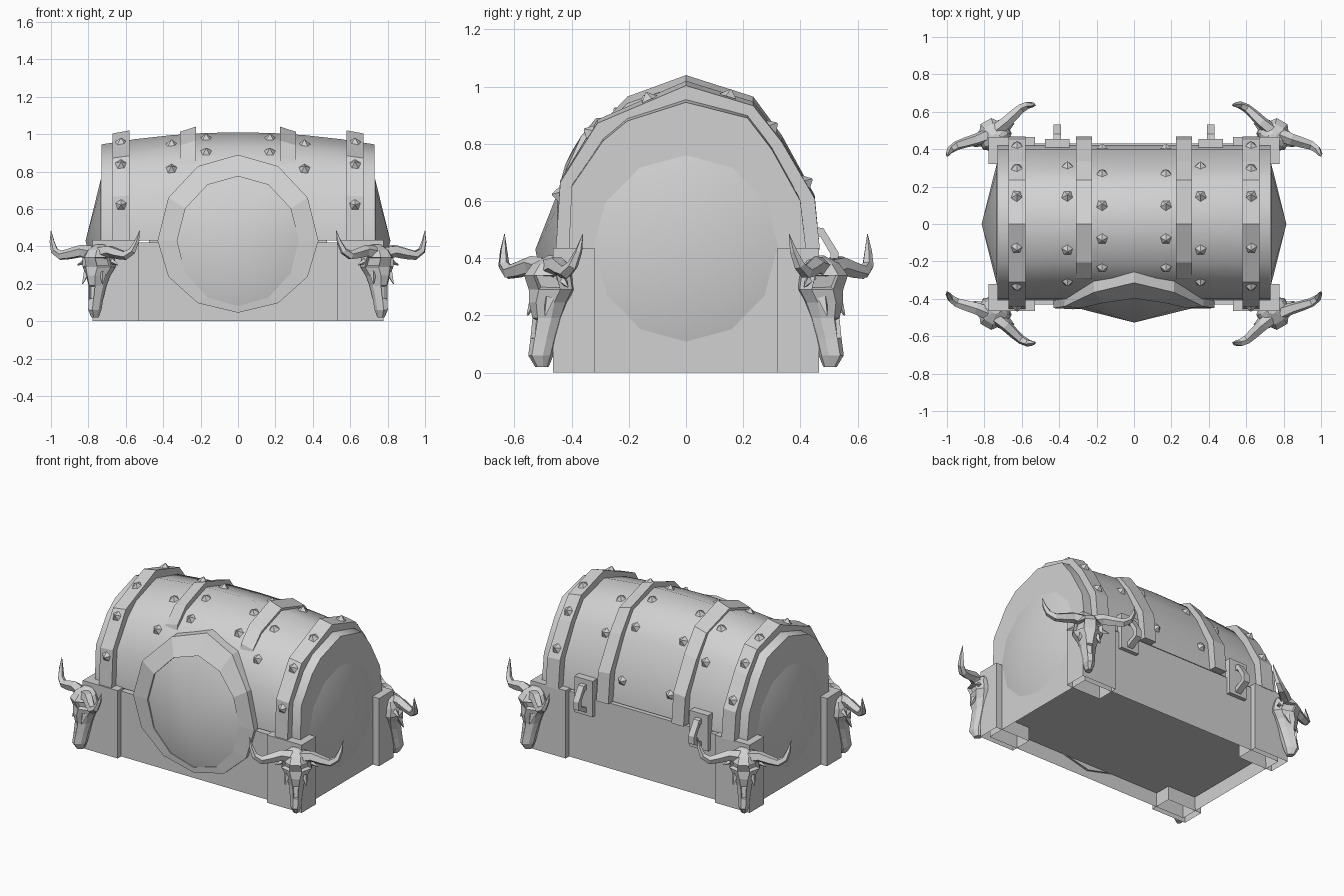
import bpy, bmesh, math
from mathutils import Matrix, Vector

if "Cube" in bpy.data.objects:
    bpy.data.objects.remove(bpy.data.objects["Cube"])

grey = bpy.data.materials.new("stone grey")
grey.diffuse_color = (0.64, 0.64, 0.64, 1)
grey.use_nodes = True
grey.node_tree.nodes["Principled BSDF"].inputs["Base Color"].default_value = grey.diffuse_color
SEAM = 0.43


def finish(name, bm, smooth=None, recalc=True):
    if recalc:
        bmesh.ops.recalc_face_normals(bm, faces=bm.faces[:])
    me = bpy.data.meshes.new(name)
    bm.to_mesh(me)
    bm.free()
    me.materials.append(grey)
    ob = bpy.data.objects.new(name, me)
    bpy.context.collection.objects.link(ob)
    if smooth:
        bpy.ops.object.select_all(action='DESELECT')
        ob.select_set(True)
        bpy.context.view_layer.objects.active = ob
        bpy.ops.object.shade_smooth_by_angle(angle=math.radians(smooth))
    return ob


def box(bm, lo, hi):
    lo, hi = Vector(lo), Vector(hi)
    m = Matrix.Translation((lo + hi) / 2) @ Matrix.Diagonal((*(hi - lo), 1))
    return bmesh.ops.create_cube(bm, size=1, matrix=m)["verts"]


def loft(bm, rings, caps=True):
    """Skin a list of closed point rings; returns the side faces per span."""
    vs = [[bm.verts.new(p) for p in r] for r in rings]
    n = len(vs[0])
    spans = [[bm.faces.new((a[i], a[(i + 1) % n], b[(i + 1) % n], b[i])) for i in range(n)]
             for a, b in zip(vs, vs[1:])]
    if caps:
        bm.faces.new(vs[0][::-1])
        bm.faces.new(vs[-1])
    return spans


def section(profile, x, k):
    return [(x, y, SEAM + (z - SEAM) * k) for y, z in profile]


# Profiles (y, z) of the domed lid and the raised bands
LID = [(-.41, .43), (-.40, .65), (-.29, .81), (-.205, .88), (0, .945), (.215, .89), (.30, .78), (.40, .60), (.42, .43)]
BAND = [(-.455, .43), (-.44, .68), (-.31, .90), (0, 1.04), (.235, .965), (.335, .83), (.45, .62), (.468, .43)]
SHORT = [(-.27, .45), (-.30, .83), (-.29, .875), (-.205, .965)] + BAND[3:]


def bulge(x):
    return 1 + .126 * (1 - (x / .73) ** 2)


# Base: shell with a floor recessed into the underside
bm = bmesh.new()
box(bm, (-.735, -.43, 0), (.735, .43, .42))
bm.faces.ensure_lookup_table()
bottom = min(bm.faces, key=lambda f: f.calc_center_median().z)
bmesh.ops.inset_region(bm, faces=[bottom], thickness=.006)
bmesh.ops.translate(bm, verts=bottom.verts[:], vec=(0, 0, .09))
finish("base", bm)

# Lid: barrel that swells toward the middle
bm = bmesh.new()
loft(bm, [section(LID, x, bulge(x)) for x in [-.73 + 1.46 * i / 8 for i in range(9)]])
finish("lid", bm, 50)

# Bands over the lid
for s, side in ((-1, "left"), (1, "right")):
    bm = bmesh.new()
    loft(bm, [section(BAND, s * .67, .94), section(BAND, s * .58, .967)])
    finish("outer_band_" + side, bm)
    bm = bmesh.new()
    loft(bm, [section(SHORT, s * .31, .955), section(SHORT, s * .225, 1)])
    finish("inner_band_" + side, bm)


# Studs: five-sided pyramids standing on the lid and outer bands
def surface(profile, y, k):
    for (y0, z0), (y1, z1) in zip(profile, profile[1:]):
        if y0 <= y <= y1:
            t = (y - y0) / (y1 - y0)
            return SEAM + (z0 + (z1 - z0) * t - SEAM) * k, Vector((0, -(z1 - z0) * k, y1 - y0)).normalized()


bm = bmesh.new()
for x, ys, prof in ((.625, (-.443, -.335, -.13, .15, .30, .42), BAND),
                    (.355, (-.31, -.14, .15, .31), LID),
                    (.17, (-.235, -.08, .10, .27, .405), LID)):
    k = .955 if prof is BAND else bulge(x)
    for s in (-1, 1):
        for y in ys:
            z, nrm = surface(prof, y, k)
            m = Matrix.Translation(Vector((s * x, y, z)) + nrm * .011) @ nrm.to_track_quat('Z', 'Y').to_matrix().to_4x4()
            bmesh.ops.create_cone(bm, cap_ends=True, segments=5, radius1=.034, radius2=.003, depth=.028, matrix=m)
finish("studs", bm)

# Front boss: shallow cone with a rim that bends back along the lid
RIM_Y = [(0, -.45), (.43, -.45), (.68, -.44), (.84, -.36), (.90, -.305)]


def rim_y(z):
    for (z0, a), (z1, b) in zip(RIM_Y, RIM_Y[1:]):
        if z <= z1:
            return a + (b - a) * (z - z0) / (z1 - z0)
    return RIM_Y[-1][1]


def oval(rx, up, down, push):
    pts = []
    for i in range(12):
        a = math.tau * i / 12
        z = SEAM + math.sin(a) * (up if math.sin(a) > 0 else down)
        pts.append((math.cos(a) * rx, rim_y(z) + push * (1 if z > SEAM else .45), z))
    return pts


def cone_cap(bm, pts, apex):
    vs = [bm.verts.new(p) for p in pts]
    tip = bm.verts.new(apex)
    for i in range(len(vs)):
        bm.faces.new((vs[i], vs[(i + 1) % len(vs)], tip))


bm = bmesh.new()
loft(bm, [oval(.43, .46, .385, .08), oval(.43, .46, .385, 0), oval(.325, .345, .35, -.006),
          oval(.325, .345, .35, .03)], caps=False)
finish("front_rim", bm)
bm = bmesh.new()
cone_cap(bm, oval(.325, .345, .35, .006), (0, -.527, SEAM))
finish("front_boss", bm, 40)

# End bosses
for s, side in ((-1, "left"), (1, "right")):
    bm = bmesh.new()
    pts = [(s * .733, .325 * math.cos(math.tau * i / 12), SEAM + .33 * math.sin(math.tau * i / 12)) for i in range(12)]
    cone_cap(bm, pts, (s * .815, 0, SEAM))
    finish("end_boss_" + side, bm, 40)

# Back latches: plate with a hanging bent loop
LOOP = [(.44, .51), (.48, .505), (.533, .42), (.533, .37), (.44, .32),
        (.44, .355), (.505, .385), (.505, .415), (.47, .475), (.44, .475)]
for s, side in ((-1, "left"), (1, "right")):
    bm = bmesh.new()
    box(bm, (s * .41 - .065, .40, .31), (s * .41 + .065, .455, .54))
    loft(bm, [[(s * .41 + w, y, z) for y, z in LOOP] for w in (-.02, .02)])
    finish("latch_" + side, bm)

# Skull cross-sections: z, half width, back, front
SKULL = [(.02, .018, .04, .085), (.06, .032, .025, .11), (.12, .036, .01, .10), (.19, .045, -.01, .09),
         (.245, .062, -.03, .10), (.29, .088, -.045, .095), (.34, .082, -.045, .115), (.38, .066, -.03, .085),
         (.41, .025, -.01, .03)]
# Horn path: sideways, forward, z, radius
HORN = [(.03, .045, .365, .038), (.09, .055, .375, .033), (.15, .07, .36, .029), (.20, .08, .352, .025),
        (.24, .077, .375, .02), (.262, .065, .425, .013), (.274, .055, .485, .001)]


def skull_ring(z, w, b, f):
    d = f - b
    return [(w * .4, f, z), (w, b + d * .6, z), (w, b + d * .25, z), (w * .5, b, z),
            (-w * .5, b, z), (-w, b + d * .25, z), (-w, b + d * .6, z), (-w * .4, f, z)]


def horn_rings(s):
    rings = []
    for i, (u, f, z, r) in enumerate(HORN):
        a, b = HORN[max(i - 1, 0)], HORN[min(i + 1, len(HORN) - 1)]
        d = Vector((s * (b[0] - a[0]), b[1] - a[1], b[2] - a[2])).normalized()
        n1 = d.cross(Vector((0, 1, 0))).normalized()
        n2 = d.cross(n1)
        rings.append([Vector((s * u, f, z)) + r * (n1 * math.cos(t) + n2 * math.sin(t))
                      for t in [math.tau * j / 5 for j in range(5)]])
    return rings


def sink(bm, face, thickness, depth):
    bmesh.ops.recalc_face_normals(bm, faces=bm.faces[:])
    bmesh.ops.inset_individual(bm, faces=[face], thickness=thickness, depth=-depth)


for sx, xn in ((-1, "left"), (1, "right")):
    for sy, yn in ((-1, "front"), (1, "back")):
        # Corner post, open underneath
        bm = bmesh.new()
        xs, ys = sorted((sx * .53, sx * .778)), sorted((sy * .32, sy * .465))
        box(bm, (xs[0], ys[0], 0), (xs[1], ys[1], .435))
        bmesh.ops.recalc_face_normals(bm, faces=bm.faces[:])
        inner = [f for f in bm.faces if f.normal.z < -.9]
        bmesh.ops.delete(bm, geom=inner, context='FACES_ONLY')
        finish(f"post_{yn}_{xn}", bm, recalc=False)
        # Horned skull with sunken eyes and nose
        bm = bmesh.new()
        spans = loft(bm, [skull_ring(*s) for s in SKULL])
        for face in (spans[5][0], spans[5][6]):
            sink(bm, face, .007, .022)
        sink(bm, spans[2][7], .005, .015)
        for s in (-1, 1):
            loft(bm, horn_rings(s))
            # ear and cheek spikes
            for p, q, r in (((s * .06, .02, .33), (s * .125, .03, .30), .022),
                            ((s * .05, .06, .26), (s * .062, .085, .20), .02)):
                p, q = Vector(p), Vector(q)
                m = Matrix.Translation((p + q) / 2) @ (q - p).to_track_quat('Z', 'Y').to_matrix().to_4x4()
                bmesh.ops.create_cone(bm, cap_ends=True, segments=4, radius1=r, radius2=.003,
                                      depth=(q - p).length, matrix=m)
        fwd = Vector((sx * .5, sy * .866, 0))
        rot = Matrix(((fwd.y, fwd.x, 0, sx * .735), (-fwd.x, fwd.y, 0, sy * .45), (0, 0, 1, 0), (0, 0, 0, 1)))
        bmesh.ops.transform(bm, matrix=rot, verts=bm.verts[:])
        finish(f"skull_{yn}_{xn}", bm)
